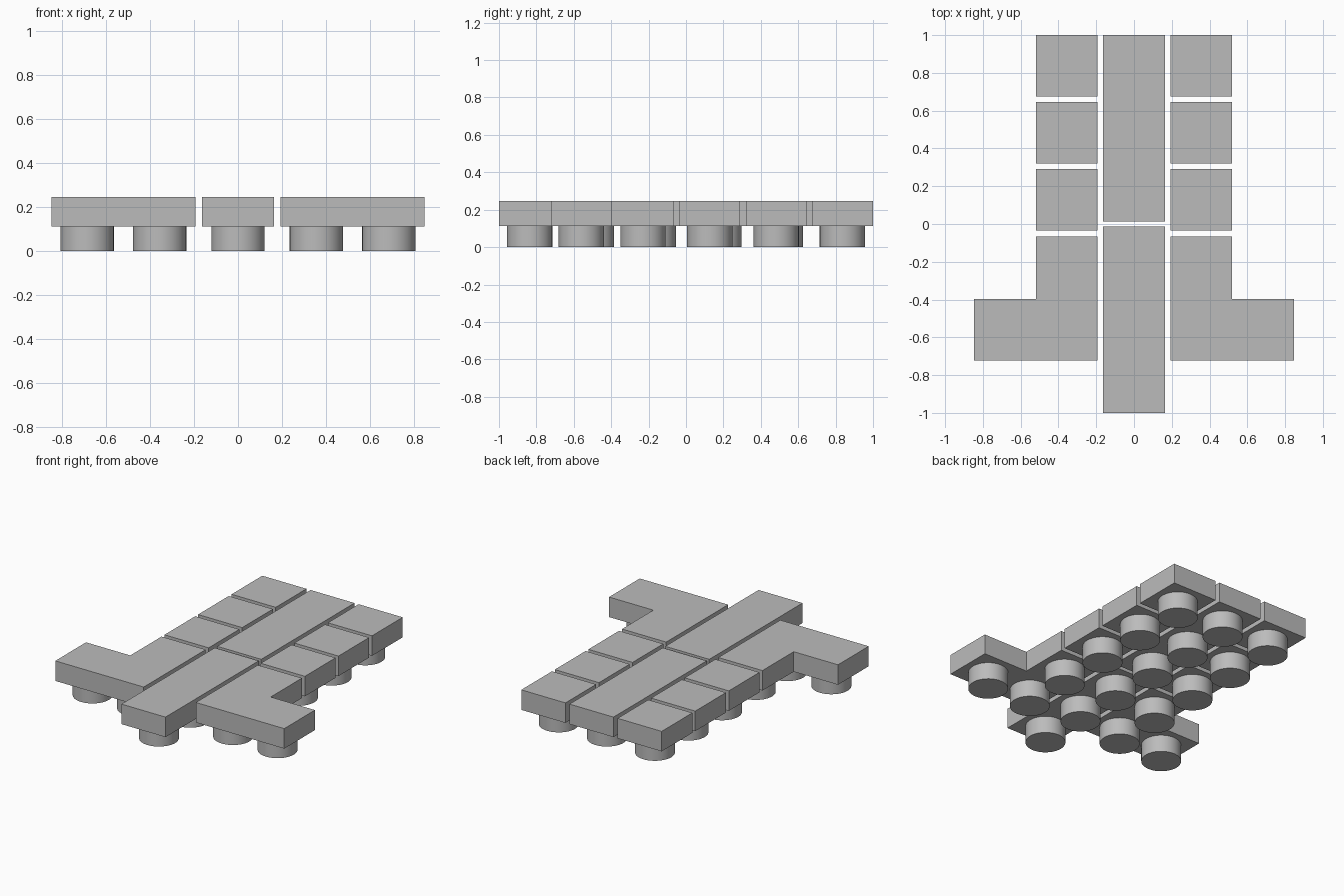
import bpy, bmesh
from math import radians

cube = bpy.data.objects.get("Cube")
if cube:
    bpy.data.objects.remove(cube, do_unlink=True)

GREY = (0.5, 0.5, 0.5, 1)
grey = bpy.data.materials.new("plain_grey")
grey.use_nodes = True
grey.diffuse_color = GREY
grey.node_tree.nodes["Principled BSDF"].inputs["Base Color"].default_value = GREY

PEG_TOP, TILE_TOP, PEG_RADIUS = 0.113, 0.247, 0.121


def block(name, outline, pegs):
    """Flat tile extruded from an outline, with round pegs underneath."""
    bm = bmesh.new()
    base = bm.faces.new([bm.verts.new((x, y, PEG_TOP)) for x, y in outline])
    top = bmesh.ops.extrude_face_region(bm, geom=[base], use_keep_orig=True)["geom"]
    for v in top:
        if isinstance(v, bmesh.types.BMVert):
            v.co.z = TILE_TOP
    bmesh.ops.recalc_face_normals(bm, faces=bm.faces)
    finish(name, bm)

    bm = bmesh.new()
    for x, y in pegs:
        peg = bmesh.ops.create_cone(bm, cap_ends=True, segments=48, radius1=PEG_RADIUS,
                                    radius2=PEG_RADIUS, depth=PEG_TOP)
        bmesh.ops.translate(bm, verts=peg["verts"], vec=(x, y, PEG_TOP / 2))
    obj = finish(name + "_pegs", bm)
    bpy.ops.object.select_all(action="DESELECT")
    obj.select_set(True)
    bpy.context.view_layer.objects.active = obj
    bpy.ops.object.shade_smooth_by_angle(angle=radians(30))


def finish(name, bm):
    mesh = bpy.data.meshes.new(name)
    bm.to_mesh(mesh)
    bm.free()
    mesh.materials.append(grey)
    obj = bpy.data.objects.new(name, mesh)
    bpy.context.collection.objects.link(obj)
    return obj


def rect(x0, x1, y0, y1):
    return [(x0, y0), (x1, y0), (x1, y1), (x0, y1)]


# Two long centre bars, three pegs each
for name, s in (("back", 1), ("front", -1)):
    block(name + "_centre_bar", rect(-0.163, 0.163, s * 0.013, s),
          [(0, s * y) for y in (0.175, 0.505, 0.836)])

for side, s in (("left", 1), ("right", -1)):
    # Three square tiles per side
    for i in range(3):
        back = 1 - i * 0.355
        block(f"{side}_square_tile_{i + 1}", rect(s * 0.193, s * 0.52, back - 0.325, back),
              [(s * 0.356, back - 0.163)])
    # Corner tile with an arm reaching outward
    outline = [(0.193, -0.722), (0.848, -0.722), (0.848, -0.397),
               (0.52, -0.397), (0.52, -0.066), (0.193, -0.066)]
    block(side + "_corner_tile", [(s * x, y) for x, y in outline],
          [(s * x, y) for x, y in ((0.356, -0.23), (0.356, -0.56), (0.685, -0.56))])
